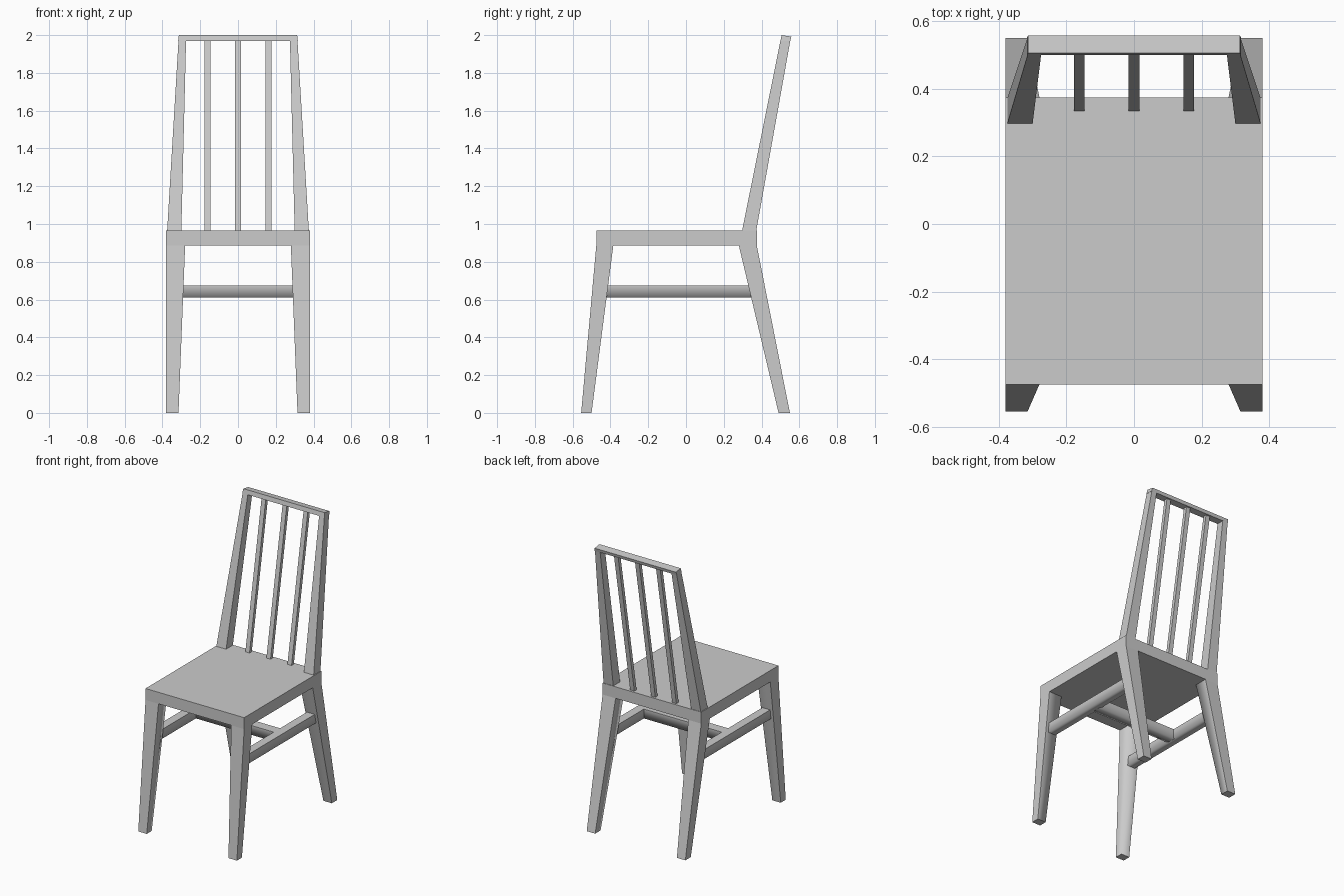
import bpy
import bmesh

old = bpy.data.objects.get("Cube")
if old:
    bpy.data.objects.remove(old, do_unlink=True)

grey = bpy.data.materials.new("plain grey")
grey.use_nodes = True
COLOUR = (0.6, 0.6, 0.6, 1)
grey.diffuse_color = COLOUR
grey.node_tree.nodes["Principled BSDF"].inputs["Base Color"].default_value = COLOUR


def bar(name, low, high, soft=None):
    """Tapered bar between two rectangles (x0, x1, y0, y1, z).
    Edges whose midpoint satisfies soft are shaded smooth, others stay sharp."""
    bm = bmesh.new()
    rings = []
    for x0, x1, y0, y1, z in (low, high):
        corners = ((x0, y0), (x1, y0), (x1, y1), (x0, y1))
        rings.append([bm.verts.new((x, y, z)) for x, y in corners])
    a, b = rings
    bm.faces.new(a)
    bm.faces.new(b)
    for i in range(4):
        j = (i + 1) % 4
        bm.faces.new((a[i], a[j], b[j], b[i]))
    bmesh.ops.recalc_face_normals(bm, faces=bm.faces)
    for face in bm.faces:
        face.smooth = soft is not None
    for edge in bm.edges:
        mid = (edge.verts[0].co + edge.verts[1].co) / 2
        edge.smooth = bool(soft and soft(mid))
    mesh = bpy.data.meshes.new(name)
    bm.to_mesh(mesh)
    bm.free()
    mesh.materials.append(grey)
    obj = bpy.data.objects.new(name, mesh)
    bpy.context.collection.objects.link(obj)
    return obj


def pair(name, low, high, soft=None):
    """One bar on the left (+x) and its mirror image on the right."""
    bar("left_" + name, low, high, soft)
    flip = lambda r: (-r[1], -r[0], *r[2:])
    mirrored = (lambda m: soft(type(m)((-m.x, m.y, m.z)))) if soft else None
    bar("right_" + name, flip(low), flip(high), mirrored)


# Seat
UNDER, TOP = 0.885, 0.965
bar("seat", (-0.38, 0.38, -0.475, 0.375, UNDER), (-0.38, 0.38, -0.475, 0.375, TOP))

# Legs, with the edge facing the middle of the chair softened
pair("front_leg", (0.315, 0.38, -0.555, -0.5, 0), (0.28, 0.38, -0.475, -0.385, UNDER),
     lambda m: 0.1 < m.z < 0.8 and m.x < 0.32 and m.y > -0.48)
pair("back_leg", (0.315, 0.38, 0.49, 0.55, 0), (0.28, 0.38, 0.28, 0.375, UNDER),
     lambda m: 0.1 < m.z < 0.8 and m.x < 0.32 and m.y < 0.42)

# Stretchers under the seat, softened along the bottom
Z0, Z1 = 0.61, 0.675
pair("side_stretcher", (0.3, 0.36, -0.44, 0.36, Z0), (0.3, 0.36, -0.44, 0.36, Z1),
     lambda m: m.z < Z0 + 0.01 and abs(m.y) < 0.1)
bar("cross_stretcher", (-0.31, 0.31, -0.035, 0.035, Z0), (-0.31, 0.31, -0.035, 0.035, Z1),
    lambda m: m.z < Z0 + 0.01 and abs(m.x) < 0.1)

# Back posts, top rail and slats
pair("back_post", (0.3, 0.375, 0.297, 0.372, TOP), (0.275, 0.315, 0.5, 0.552, 1.97))
rail = bar("top_rail", (-0.317, 0.317, 0.5, 0.552, 1.97), (-0.313, 0.313, 0.506, 0.558, 2))
for v in rail.data.vertices:
    if v.co.z > 1.98 and v.co.y > 0.53:
        v.co.z -= 0.008
for side, x in (("right", -0.162), ("middle", 0), ("left", 0.162)):
    bar(side + "_slat", (x - 0.016, x + 0.016, 0.335, 0.36, TOP),
        (x - 0.016, x + 0.016, 0.515, 0.54, 1.975))
